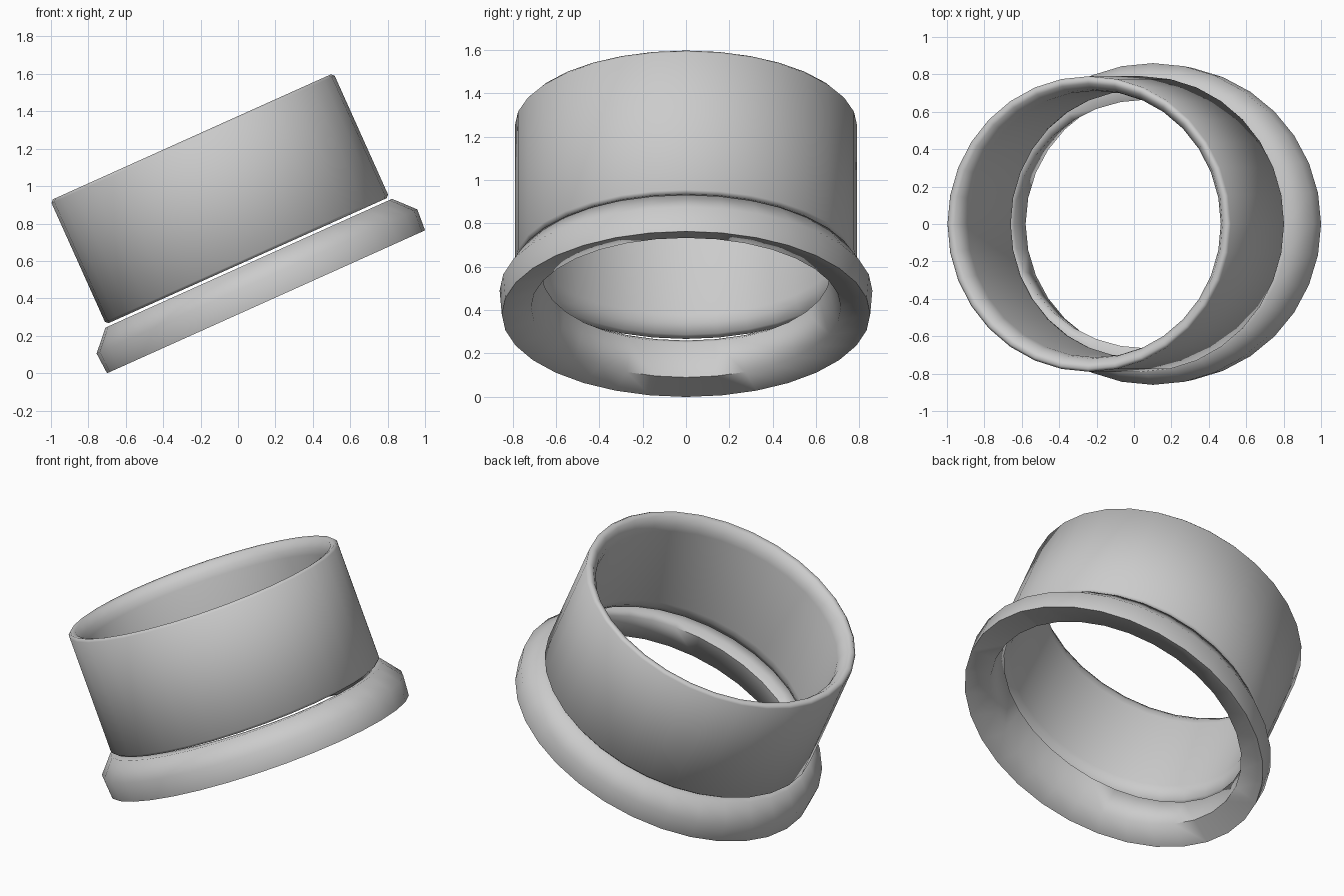
import bpy, bmesh, math

if "Cube" in bpy.data.objects:
    bpy.data.objects.remove(bpy.data.objects["Cube"])

TILT = math.radians(24.2)
CENTRE = (-0.0975, 0.0, 0.9325)
SEGMENTS = 32


def lathe(name, profile, smooth_angle):
    """Sweep a closed (x radius, y radius, height) profile around an oval."""
    bm = bmesh.new()
    rings = []
    for i in range(SEGMENTS):
        a = 2 * math.pi * i / SEGMENTS
        rings.append([bm.verts.new((rx * math.cos(a), ry * math.sin(a), h))
                      for rx, ry, h in profile])
    n = len(profile)
    for i in range(SEGMENTS):
        r0, r1 = rings[i], rings[(i + 1) % SEGMENTS]
        for j in range(n):
            k = (j + 1) % n
            bm.faces.new((r0[j], r1[j], r1[k], r0[k]))
    bmesh.ops.recalc_face_normals(bm, faces=bm.faces)
    mesh = bpy.data.meshes.new(name)
    bm.to_mesh(mesh)
    bm.free()
    obj = bpy.data.objects.new(name, mesh)
    bpy.context.collection.objects.link(obj)
    obj.location = CENTRE
    obj.rotation_euler = (0, -TILT, 0)
    bpy.ops.object.select_all(action='DESELECT')
    obj.select_set(True)
    bpy.context.view_layer.objects.active = obj
    bpy.ops.object.shade_smooth_by_angle(angle=math.radians(smooth_angle))
    return obj


# Tall thin sleeve, both ends softly rolled: half profile mirrored in height
half = [
    (0.83, 0.79, 0.348),
    (0.815, 0.775, 0.363),
    (0.785, 0.75, 0.355),
    (0.755, 0.72, 0.31),
    (0.748, 0.713, 0.27),
]
lathe("sleeve", half + [(x, y, -h) for x, y, h in reversed(half)], 70)

# Thick flared collar just below the sleeve
lathe("collar", [
    (0.80, 0.71, -0.378),
    (0.84, 0.79, -0.378),
    (0.94, 0.86, -0.485),
    (0.932, 0.85, -0.604),
    (0.785, 0.715, -0.571),
    (0.776, 0.665, -0.40),
], 72)
